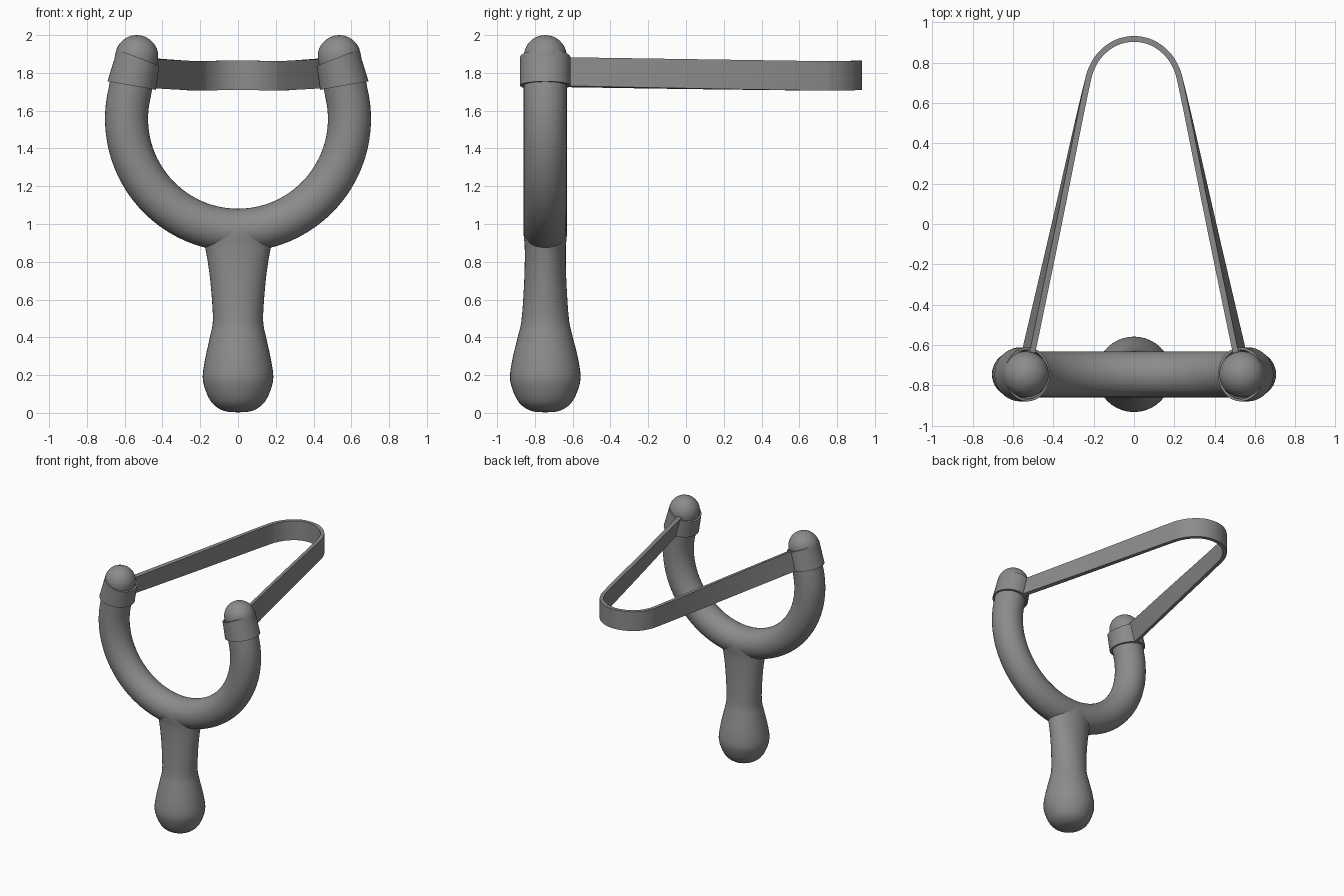
import bpy, bmesh
from math import sin, cos, pi, radians
from mathutils import Vector

if "Cube" in bpy.data.objects:
    bpy.data.objects.remove(bpy.data.objects["Cube"])

Y0 = -0.745          # depth of the fork and handle
R = 0.114            # fork tube radius
X = Vector((1, 0, 0))
Y = Vector((0, 1, 0))

grey = bpy.data.materials.new("dark_grey")
grey.diffuse_color = (0.26, 0.26, 0.26, 1)
grey.use_nodes = True
grey.node_tree.nodes["Principled BSDF"].inputs["Base Color"].default_value = grey.diffuse_color


def ring(c, u, v, ru, rv, n=40):
    return [c + u * (ru * cos(2 * pi * i / n)) + v * (rv * sin(2 * pi * i / n)) for i in range(n)]


def loft(name, rings, loop=False, angle=40):
    """Skin a list of equal rings; loop joins last to first, otherwise ends are capped."""
    bm = bmesh.new()
    vs = [[bm.verts.new(p) for p in r] for r in rings]
    n = len(vs[0])
    for a, b in zip(vs, vs[1:] + ([vs[0]] if loop else [])):
        for i in range(n):
            j = (i + 1) % n
            bm.faces.new((a[i], a[j], b[j], b[i]))
    if not loop:
        bm.faces.new(vs[0])
        bm.faces.new(vs[-1])
    bmesh.ops.recalc_face_normals(bm, faces=bm.faces)
    me = bpy.data.meshes.new(name)
    bm.to_mesh(me)
    bm.free()
    me.materials.append(grey)
    ob = bpy.data.objects.new(name, me)
    bpy.context.collection.objects.link(ob)
    bpy.ops.object.select_all(action='DESELECT')
    ob.select_set(True)
    bpy.context.view_layer.objects.active = ob
    bpy.ops.object.shade_smooth_by_angle(angle=radians(angle))
    return ob


def smooth(pts, steps):
    """Catmull-Rom interpolation through points."""
    p = [pts[0]] + pts + [pts[-1]]
    out = []
    for k in range(1, len(p) - 2):
        a, b, c, d = p[k - 1:k + 3]
        for s in range(steps):
            t = s / steps
            out.append(0.5 * (2 * b + (c - a) * t + (2 * a - 5 * b + 4 * c - d) * t ** 2
                              + (3 * b - a - 3 * c + d) * t ** 3))
    return out + [pts[-1]]


# Fork: round arc, straight tips, domed ends
def tube_ring(x, z, ang, r):
    return ring(Vector((x, Y0, z)), Vector((cos(ang), 0, sin(ang))), Y, r, r)


arc_end = radians(13)
right = [tube_ring(0.59 * cos(a), 1.557 + 0.59 * sin(a), a, R)
         for a in [-pi / 2 + (pi / 2 + arc_end) * i / 32 for i in range(33)]]
tip = Vector((0.536, Y0, 1.886))
axis = Vector((-sin(arc_end), 0, cos(arc_end)))
for i in range(11):
    t = pi / 2 * min(i / 10, 0.985)
    c = tip + axis * (R * sin(t))
    right.append(tube_ring(c.x, c.z, arc_end, R * cos(t)))
left = [[Vector((-p.x, p.y, p.z)) for p in r] for r in right[:0:-1]]
loft("fork", left + right)

# Handle: round knob at the base, flattened neck blending into the fork (z, x radius, y radius)
profile = [(0.003, 0.004, 0.004), (0.007, 0.06, 0.06), (0.025, 0.105, 0.105), (0.06, 0.143, 0.143),
           (0.12, 0.172, 0.172), (0.19, 0.187, 0.187), (0.29, 0.173, 0.173), (0.40, 0.149, 0.146),
           (0.49, 0.133, 0.126), (0.65, 0.142, 0.114), (0.78, 0.157, 0.109), (0.88, 0.175, 0.109),
           (0.93, 0.190, 0.1135), (0.97, 0.190, 0.1145), (1.0, 0.15, 0.105)]
loft("handle", [ring(Vector((0, Y0, p.x)), X, Y, p.y, p.z)
                for p in smooth([Vector(p) for p in profile], 4)], angle=60)

# Collars wrapping the fork tips, slightly skewed rings
for side, name in ((1, "collar_right"), (-1, "collar_left")):
    def slanted(x, z, tilt, rx, ry):
        u = Vector((side * cos(tilt), 0, sin(tilt)))
        return ring(Vector((side * x, Y0, z)), u, Y, rx, ry)
    lo, hi = radians(10), radians(21)
    loft(name, [slanted(0.563, 1.733, lo, 0.130, 0.134), slanted(0.528, 1.881, hi, 0.119, 0.134),
                slanted(0.528, 1.881, hi, 0.106, 0.122), slanted(0.563, 1.733, lo, 0.112, 0.112)], loop=True)

# Elastic strap: flat band, upright at the bend and leaning inward at the collars
half = [(0.528, -0.66, 1.804), (0.385, -0.01, 1.794), (0.243, 0.65, 1.785), (0.203, 0.785, 1.784),
        (0.15, 0.857, 1.785), (0.08, 0.902, 1.787), (0, 0.917, 1.787)]
pts = [Vector(p) for p in half]
pts += [Vector((-p.x, p.y, p.z)) for p in reversed(pts[:-1])]
path = smooth(pts, 6)
rings = []
for i, c in enumerate(path):
    t = path[min(i + 1, len(path) - 1)] - path[max(i - 1, 0)]
    t.z = 0
    t.normalize()
    outward = Vector((t.y, -t.x, 0))
    lean = radians(14) * min(1, max(0, (0.75 - c.y) / 1.35))
    up = Vector((0, 0, cos(lean))) - outward * sin(lean)
    across = up.cross(t).normalized()
    h, w = up * 0.078, across * 0.0145
    rings.append([c + h + w, c + h - w, c - h - w, c - h + w])
loft("strap", rings)
